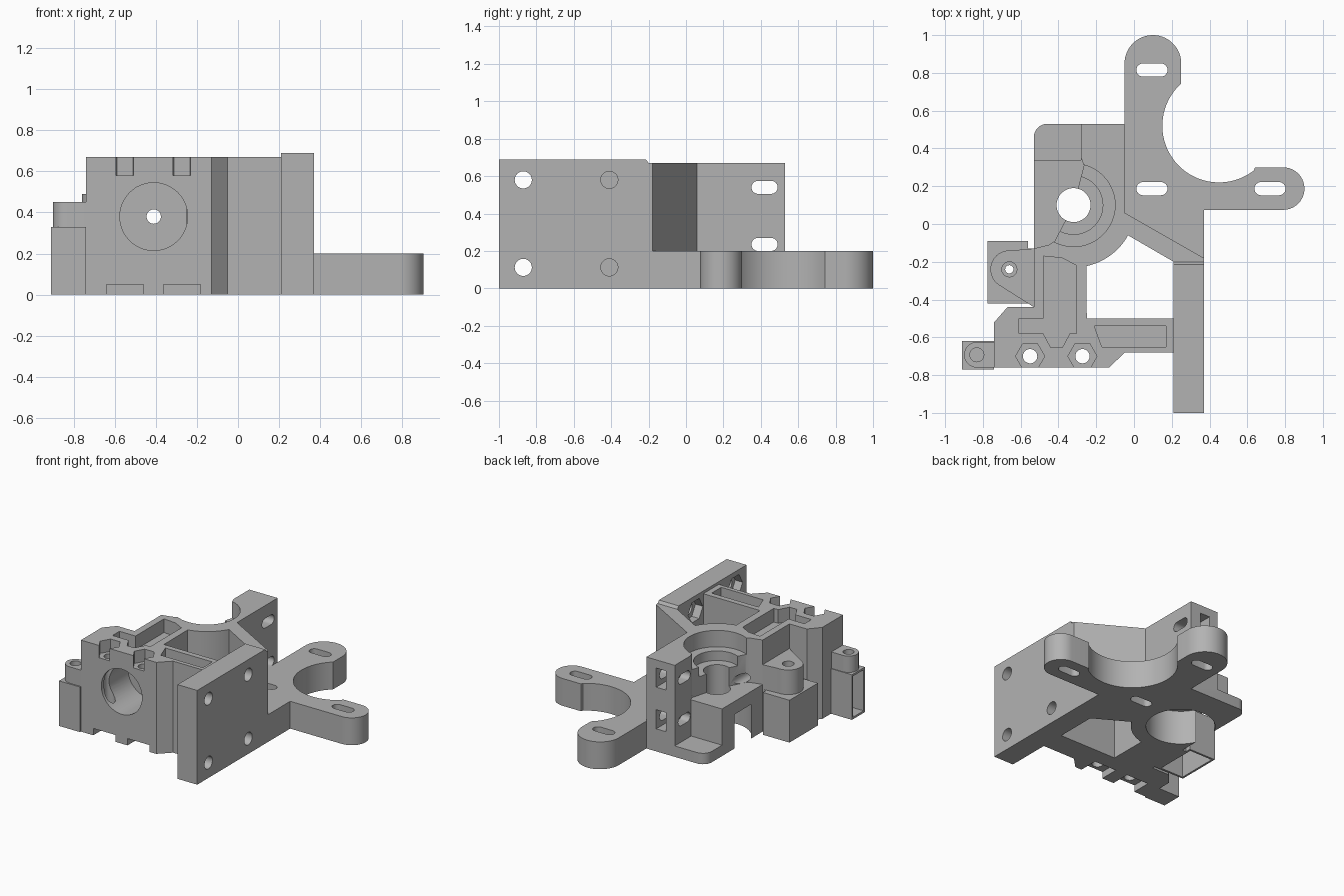
import bpy, bmesh
from math import sin, cos, pi, radians
from mathutils import Matrix, Vector

cube = bpy.data.objects.get("Cube")
if cube:
    bpy.data.objects.remove(cube)

grey = bpy.data.materials.new("plain grey")
grey.use_nodes = True
grey.diffuse_color = (0.45, 0.45, 0.45, 1)
grey.node_tree.nodes["Principled BSDF"].inputs["Base Color"].default_value = (0.45, 0.45, 0.45, 1)

# Axis frames: profile (u, v) is extruded along the named axis
FRAMES = {
    "z": Matrix(((1, 0, 0), (0, 1, 0), (0, 0, 1))),
    "x": Matrix(((0, 0, 1), (1, 0, 0), (0, 1, 0))),
    "y": Matrix(((1, 0, 0), (0, 0, 1), (0, 1, 0))),
}


def prism(name, points, low, high, axis="z"):
    bm = bmesh.new()
    frame = FRAMES[axis]
    base = bm.faces.new([bm.verts.new(frame @ Vector((u, v, low))) for u, v in points])
    top = bmesh.ops.extrude_face_region(bm, geom=[base])["geom"]
    verts = [g for g in top if isinstance(g, bmesh.types.BMVert)]
    bmesh.ops.translate(bm, verts=verts, vec=frame @ Vector((0, 0, high - low)))
    bmesh.ops.recalc_face_normals(bm, faces=bm.faces)
    mesh = bpy.data.meshes.new(name)
    bm.to_mesh(mesh)
    bm.free()
    mesh.materials.append(grey)
    obj = bpy.data.objects.new(name, mesh)
    bpy.context.collection.objects.link(obj)
    return obj


def arc(cx, cy, r, start, end, steps=24):
    angles = [radians(start + (end - start) * i / steps) for i in range(steps + 1)]
    return [(cx + r * cos(a), cy + r * sin(a)) for a in angles]


def ring(cx, cy, r, sides=48):
    return arc(cx, cy, r, 0, 360 - 360 / sides, sides - 1)


def rect(u0, u1, v0, v1):
    return [(u0, v0), (u1, v0), (u1, v1), (u0, v1)]


def slot(cx, cy, length, width):
    r, h = width / 2, (length - width) / 2
    return arc(cx + h, cy, r, -90, 90, 12) + arc(cx - h, cy, r, 90, 270, 12)


def cut(target, points, low, high, axis="z"):
    cutter = prism("cutter", points, low, high, axis)
    cutter.hide_render = True
    mod = target.modifiers.new("cut", "BOOLEAN")
    mod.operation = "DIFFERENCE"
    mod.solver = "EXACT"
    mod.object = cutter
    bpy.context.view_layer.objects.active = target
    bpy.ops.object.modifier_apply(modifier=mod.name)
    bpy.data.objects.remove(cutter)


BX, BY = -0.32, 0.1          # main vertical bore
TOP = 0.67

# Main body with diagonal brace and rounded back corner
body = prism("main_body",
             [(-0.74, -0.76), (-0.13, -0.76), (-0.05, -0.68), (0.21, -0.68), (0.21, -0.2),
              (0.37, -0.2), (0.37, -0.18), (-0.05, 0.06), (-0.05, 0.53)]
             + arc(-0.46, 0.46, 0.07, 90, 180, 8)
             + [(-0.53, -0.44), (-0.67, -0.44), (-0.74, -0.52)], 0, TOP)

# Central window, its upper left side follows the bore wall
cut(body, [(-0.25, -0.5), (0.21, -0.5), (0.21, -0.2)]
    + arc(BX, BY, 0.33, -29, -78, 12), -0.1, 0.8)

# Lowered back corner and lowered half around the bore
cut(body, rect(-0.6, -0.28, 0.34, 0.6), 0.08, 0.8)
cut(body, [(-0.6, 0.35), (-0.28, 0.35), (-0.265, 0.31), (BX, BY), (-0.42, -0.09),
           (-0.45, -0.11), (-0.53, -0.13), (-0.6, -0.13)], 0.345, 0.8)

# Stepped bore
for radius, low, high in ((0.22, 0.55, 0.8), (0.155, 0.48, 0.8), (0.09, -0.1, 0.8), (0.23, -0.1, 0.25)):
    cut(body, ring(BX, BY, radius), low, high)

# Front bearing bore and the thin passage behind it
cut(body, ring(-0.41, 0.38, 0.165), -0.9, -0.45, "y")
cut(body, ring(-0.41, 0.38, 0.035, 24), -0.9, 0.6, "y")

# Stepped pocket and trapezoid pocket in the top
cut(body, [(-0.48, -0.17), (-0.48, -0.5), (-0.61, -0.5), (-0.61, -0.58), (-0.48, -0.58),
           (-0.44, -0.655), (-0.38, -0.655), (-0.34, -0.58), (-0.305, -0.58),
           (-0.305, -0.22), (-0.38, -0.18)], 0.57, 0.8)
cut(body, [(-0.21, -0.54), (-0.17, -0.65), (0.17, -0.65), (0.17, -0.54)], 0.5, 0.8)

# Vertical screw holes with hexagonal seats, notches underneath
for x in (-0.55, -0.273):
    cut(body, ring(x, -0.7, 0.038, 24), -0.1, 0.8)
    cut(body, ring(x, -0.7, 0.077, 6), 0.58, 0.8)
    cut(body, rect(x - 0.09, x + 0.09, -0.8, -0.62), -0.1, 0.05)

# Back pillar slots and nut pockets
for z in (0.54, 0.235):
    cut(body, slot(0.42, z, 0.14, 0.07), -0.35, 0.0, "x")
    cut(body, rect(-0.21, -0.13, z - 0.07, z + 0.07), 0.35, 0.6, "y")

# Mounting arms with a round recess between them
arms = prism("mounting_arms",
             [(0.37, -0.18), (0.37, 0.075), (0.79, 0.075)]
             + arc(0.79, 0.1875, 0.1125, -90, 90, 20) + [(0.64, 0.3)]
             + arc(0.45, 0.52, 0.3, -52, -228, 40)
             + arc(0.1, 0.85, 0.15, 0, 180, 28) + [(-0.05, 0.06)], 0, 0.2)
for x, y in ((0.095, 0.815), (0.095, 0.187), (0.72, 0.187)):
    cut(arms, slot(x, y, 0.165, 0.07), -0.1, 0.3)

# Side plate with small end bevel, screw holes and hexagonal nut seats
plate = prism("side_plate", [(-1, 0), (-0.2, 0), (-0.2, TOP), (-0.215, 0.69), (-1, 0.69)],
              0.21, 0.37, "x")
for y in (-0.87, -0.41):
    for z in (0.112, 0.58):
        cut(plate, ring(y, z, 0.046, 24), 0.1, 0.5, "x")
        cut(plate, ring(y, z, 0.085, 6), 0.1, 0.27, "x")

# Larger hinge boss on a thin walled box, open below
boss = prism("hinge_boss", [(-0.53, -0.44), (-0.53, -0.13), (-0.65, -0.14)]
             + arc(-0.66, -0.24, 0.1, 90, 235, 20), 0.31, 0.49)
box = prism("hinge_box", rect(-0.775, -0.56, -0.42, -0.09), 0, 0.31)
cut(box, rect(-0.76, -0.575, -0.405, -0.105), -0.1, 0.29)
for part in (boss, box):
    cut(part, ring(-0.66, -0.24, 0.022, 24), -0.1, 0.6)
cut(boss, ring(-0.66, -0.24, 0.04, 24), 0.45, 0.6)
prism("box_link", rect(-0.56, -0.53, -0.42, -0.13), 0, 0.31)

# Smaller front boss on a thin walled box, open to the side
small_boss = prism("front_boss", [(-0.74, -0.76), (-0.74, -0.625)]
                   + arc(-0.832, -0.6925, 0.0675, 90, 270, 20), 0.33, 0.45)
cut(small_boss, ring(-0.832, -0.6925, 0.037, 24), 0.34, 0.6)
small_box = prism("front_box", rect(-0.91, -0.74, -0.77, -0.62), 0, 0.33)
cut(small_box, rect(-0.755, -0.635, 0.015, 0.315), -1, -0.76, "x")

# Smooth the round walls, keep the corners sharp
bpy.ops.object.select_all(action="DESELECT")
for obj in bpy.context.collection.objects:
    if obj.type == "MESH" and obj.data.materials and obj.data.materials[0] == grey:
        obj.select_set(True)
        bpy.context.view_layer.objects.active = obj
bpy.ops.object.shade_smooth_by_angle(angle=radians(30))
